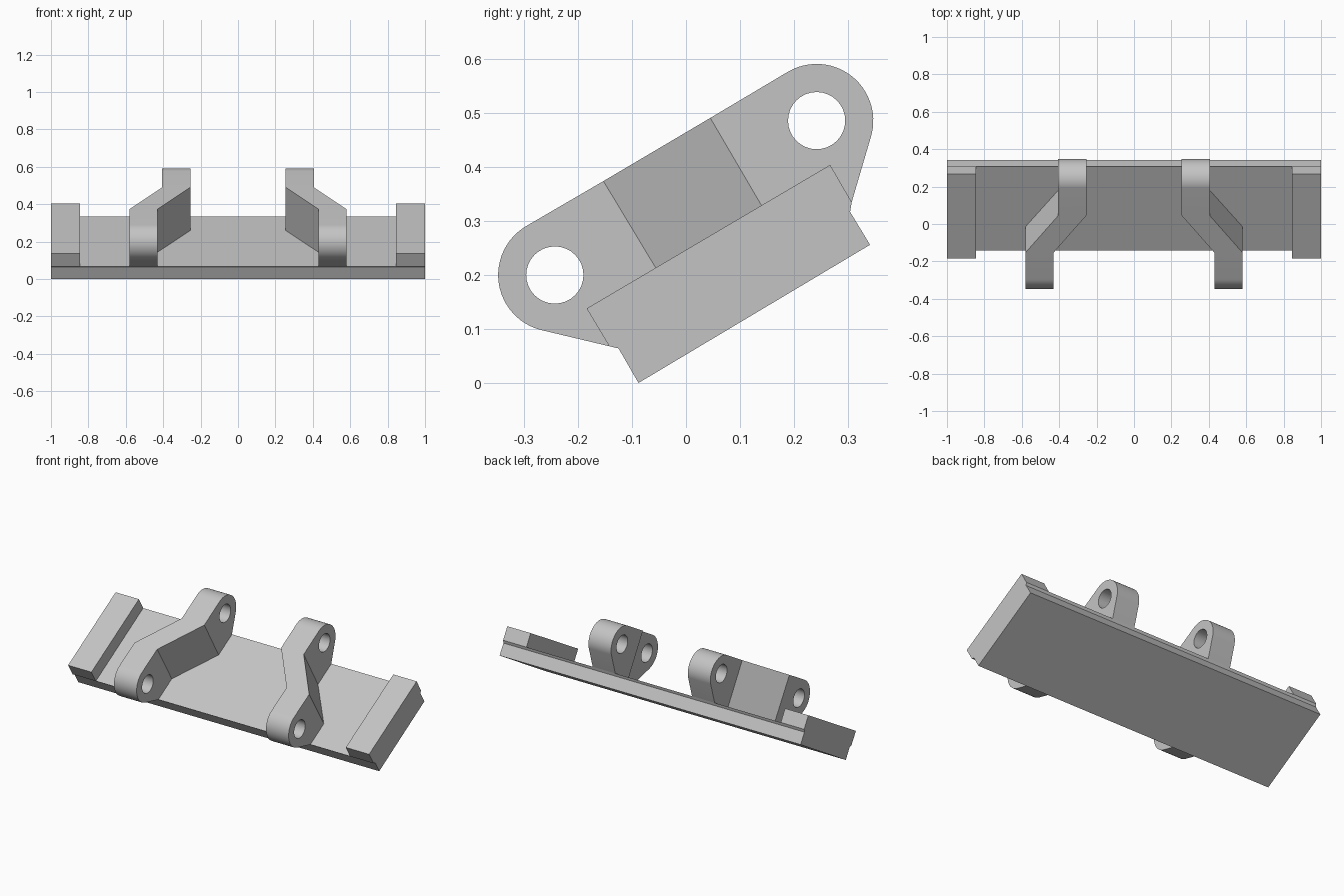
import bpy, bmesh, math

cube = bpy.data.objects.get("Cube")
if cube:
    bpy.data.objects.remove(cube, do_unlink=True)

steel = bpy.data.materials.new("grey_steel")
steel.use_nodes = True
grey = (0.55, 0.55, 0.55, 1)
steel.diffuse_color = grey
steel.node_tree.nodes["Principled BSDF"].inputs["Base Color"].default_value = grey

# Shared side-profile points (y, z) where the lugs and pads meet the plate
TOE, HEEL = (-0.142, 0.068), (0.307, 0.335)


def finish(bm, name, smooth=False):
    bmesh.ops.recalc_face_normals(bm, faces=bm.faces)
    mesh = bpy.data.meshes.new(name)
    bm.to_mesh(mesh)
    bm.free()
    mesh.materials.append(steel)
    obj = bpy.data.objects.new(name, mesh)
    bpy.context.collection.objects.link(obj)
    if smooth:
        bpy.ops.object.select_all(action="DESELECT")
        obj.select_set(True)
        bpy.context.view_layer.objects.active = obj
        bpy.ops.object.shade_smooth_by_angle(angle=math.radians(25))


def prism(name, profile, x0, x1):
    """Extrude a side profile along x."""
    bm = bmesh.new()
    face = bm.faces.new([bm.verts.new((x0, y, z)) for y, z in profile])
    out = bmesh.ops.extrude_face_region(bm, geom=[face])["geom"]
    moved = [v for v in out if isinstance(v, bmesh.types.BMVert)]
    bmesh.ops.translate(bm, verts=moved, vec=(x1 - x0, 0, 0))
    finish(bm, name)


def arc(centre, radius, start, end, steps):
    angles = [math.radians(start + (end - start) * i / steps) for i in range(steps + 1)]
    return [(centre[0] + radius * math.cos(a), centre[1] + radius * math.sin(a)) for a in angles]


def ring_edges(bm, verts):
    pairs = zip(verts, verts[1:] + verts[:1])
    return [bm.edges.get(p) or bm.edges.new(p) for p in pairs]


def add_walls(bm, a, b):
    n = len(a)
    for i in range(n):
        j = (i + 1) % n
        bm.faces.new((a[i], a[j], b[j], b[i]))


def offset_link(name, side):
    """Two pierced lugs joined by a slanted web, as one solid."""
    front_c, rear_c = (-0.243, 0.2), (0.242, 0.486)
    front = [(-0.153, 0.374)] + arc(front_c, 0.105, 120.5, 256.4, 24) + [TOE, (-0.014, 0.1435)]
    rear = [(0.181, 0.2586), HEEL] + arc(rear_c, 0.105, -14.4, 120.5, 24) + [(0.045, 0.491)]
    bm = bmesh.new()
    layers = []
    for xf, xr in ((0.43, 0.255), (0.58, 0.405)):
        def place(points, x):
            return [bm.verts.new((side * x, y, z)) for y, z in points]
        layers.append((place(front, xf), place(rear, xr),
                       place(arc(front_c, 0.053, 0, 360, 32)[:-1], xf),
                       place(arc(rear_c, 0.053, 0, 360, 32)[:-1], xr)))
    for f, r, hole_f, hole_r in layers:
        for outline, hole in ((f, hole_f), (r, hole_r)):
            edges = ring_edges(bm, outline) + ring_edges(bm, hole)
            bmesh.ops.triangle_fill(bm, edges=edges, use_beauty=True)
        bm.faces.new((f[0], f[-1], r[0], r[-1]))
    inner, outer = layers
    add_walls(bm, inner[0] + inner[1], outer[0] + outer[1])
    add_walls(bm, inner[2], outer[2])
    add_walls(bm, inner[3], outer[3])
    finish(bm, name, smooth=True)


# Base plate with notched long edges
plate = [(-0.088, 0.0), (-0.125, 0.064), TOE, HEEL, (0.304, 0.317), (0.341, 0.256)]
prism("base_plate", plate, -1, 1)

# Raised end pads and offset links, one of each per side
pad = [TOE, (-0.184, 0.138), (0.267, 0.404), HEEL]
for label, side in (("left", 1), ("right", -1)):
    prism(label + "_end_pad", pad, side * 0.845, side)
    offset_link(label + "_offset_link", side)
